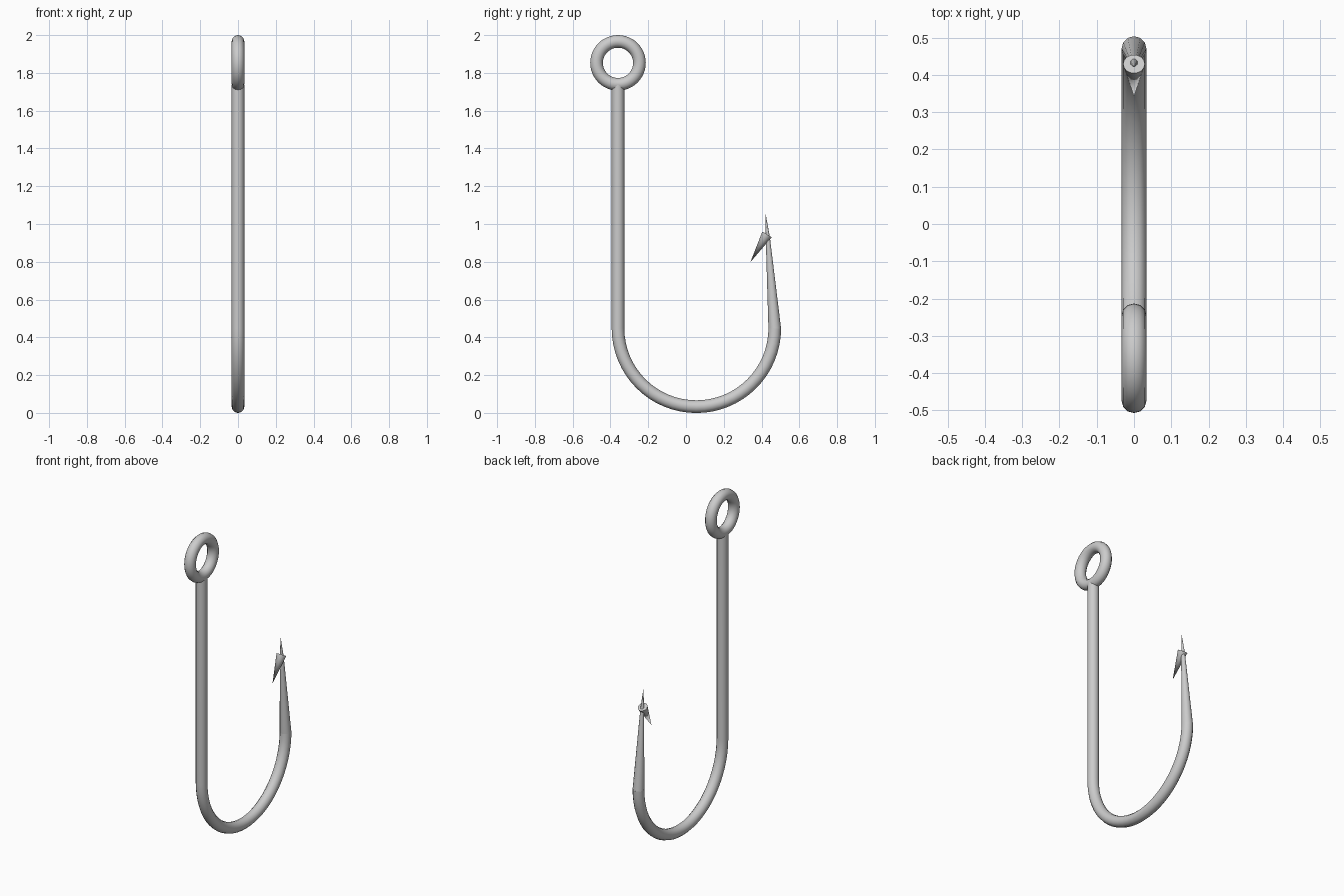
import bpy
from math import sin, cos, pi
from mathutils import Vector

if "Cube" in bpy.data.objects:
    bpy.data.objects.remove(bpy.data.objects["Cube"])

WIRE = 0.0335


def wire(name, pts):
    """Round tube in the YZ plane through (y, z, radius) points."""
    cu = bpy.data.curves.new(name, 'CURVE')
    cu.dimensions = '3D'
    cu.bevel_depth = 1.0
    cu.bevel_resolution = 4
    cu.use_fill_caps = True
    sp = cu.splines.new('POLY')
    sp.points.add(len(pts) - 1)
    for p, (y, z, r) in zip(sp.points, pts):
        p.co = (0, y, z, 1)
        p.radius = r
    ob = bpy.data.objects.new(name, cu)
    bpy.context.collection.objects.link(ob)
    bpy.ops.object.select_all(action='DESELECT')
    ob.select_set(True)
    bpy.context.view_layer.objects.active = ob
    bpy.ops.object.convert(target='MESH')
    bpy.ops.object.shade_smooth_by_angle(angle=0.6)
    return bpy.context.object


# Shank and round bend
R, CY, CZ = 0.415, 0.055, 0.448
N = 32
bend = [(CY - R * cos(pi * i / N), CZ - R * sin(pi * i / N), WIRE)
        for i in range(N + 1)]
wire("shank_and_bend", [(CY - R, 1.735, WIRE)] + bend)

# Tapered point with a sharp tip
wire("point", [(CY + R, CZ - 0.005, WIRE), (0.433, 0.93, 0.011),
               (0.421, 1.055, 0.0004)])

# Line eye
bpy.ops.mesh.primitive_torus_add(major_radius=0.1135, minor_radius=WIRE,
                                 major_segments=48, minor_segments=12,
                                 location=(0, CY - R, 1.853),
                                 rotation=(0, pi / 2, 0))
bpy.context.object.name = "eye"
bpy.ops.object.shade_smooth_by_angle(angle=0.8)

# Barb: cone pointing back down toward the shank
base, tip = Vector((0, 0.429, 0.945)), Vector((0, 0.341, 0.798))
d = tip - base
bpy.ops.mesh.primitive_cone_add(vertices=16, radius1=0.029, radius2=0,
                                depth=d.length, location=(base + tip) / 2)
barb = bpy.context.object
barb.name = "barb"
barb.rotation_euler = d.to_track_quat('Z', 'Y').to_euler()
bpy.ops.object.shade_smooth_by_angle(angle=0.6)
